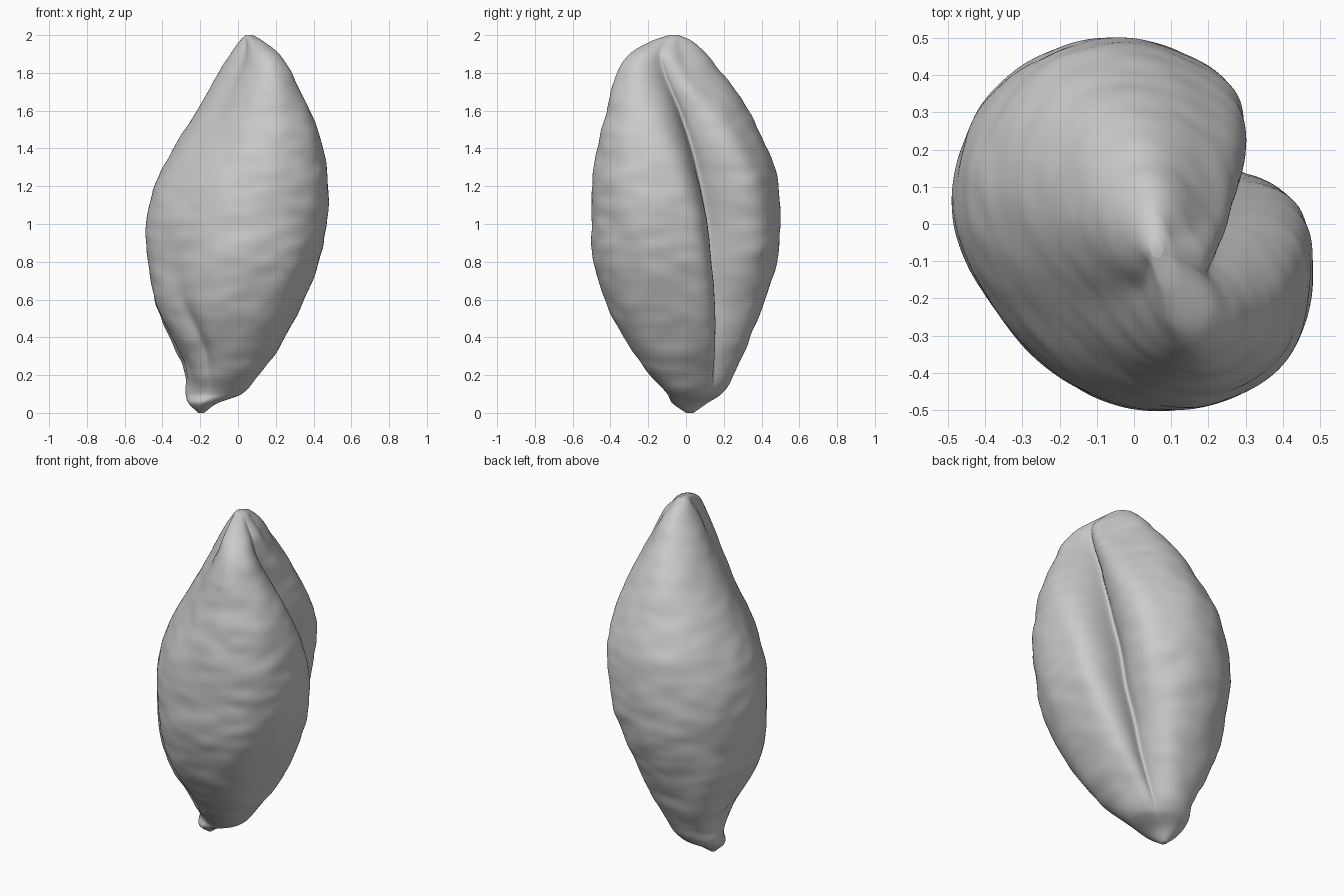
import bpy, bmesh, math
from mathutils import Vector, noise

cube = bpy.data.objects.get("Cube")
if cube:
    bpy.data.objects.remove(cube)

SIDES, RINGS = 200, 220

# Height, x min, x max, y min, y max, crease angle, crease depth, diagonal stretch
PROFILE = [
    (0.00, -.21, -.18, 0, .04, 52, 0, 0),
    (0.05, -.26, -.11, -.07, .11, 52, .03, .05),
    (0.10, -.275, .02, -.10, .185, 52, .08, .10),
    (0.20, -.28, .11, -.19, .25, 50, .18, .08),
    (0.40, -.36, .25, -.33, .34, 45, .28, .04),
    (0.60, -.445, .35, -.43, .42, 39, .34, .03),
    (0.80, -.475, .43, -.49, .48, 33, .37, .04),
    (1.00, -.485, .47, -.50, .50, 28, .38, .05),
    (1.20, -.44, .48, -.50, .49, 21, .38, .07),
    (1.40, -.34, .45, -.465, .43, 13, .38, .11),
    (1.60, -.22, .38, -.42, .33, 2, .39, .17),
    (1.80, -.10, .28, -.365, .19, -13, .38, .27),
    (1.90, -.04, .22, -.30, .11, -19, .32, .32),
    (1.97, .01, .13, -.18, .03, -20, .18, .28),
    (2.00, .04, .08, -.09, -.04, -20, 0, 0),
]


def sample(z):
    """Smooth interpolation of the profile rows at height z."""
    i = max(k for k in range(len(PROFILE) - 1) if PROFILE[k][0] <= z)
    a, b = PROFILE[i], PROFILE[i + 1]
    p, n = PROFILE[max(i - 1, 0)], PROFILE[min(i + 2, len(PROFILE) - 1)]
    h = b[0] - a[0]
    t = (z - a[0]) / h
    row = []
    for c in range(1, 8):
        ma = (b[c] - p[c]) / (b[0] - p[0]) * h
        mb = (n[c] - a[c]) / (n[0] - a[0]) * h
        row.append((2*t**3 - 3*t**2 + 1) * a[c] + (t**3 - 2*t**2 + t) * ma
                   + (3*t**2 - 2*t**3) * b[c] + (t**3 - t**2) * mb)
    return row


def bell(angle, centre, width):
    d = (angle - centre + 180) % 360 - 180
    return math.exp(-(d / width) ** 2)


def radius(deg, z, crease, depth, stretch):
    """Unit cross-section: rounded body, ventral crease and germ."""
    r = 1 + stretch * math.cos(2 * math.radians(deg + 52))
    r += .08 * bell(deg, -42, 30) - .08 * bell(deg, 222, 35)
    r += .04 * bell(deg, 50, 14) * math.exp(-((z - 1) / .5) ** 2)
    d = (deg - crease + 180) % 360 - 180
    r -= depth * bell(d, 0, 14 if d < 0 else 21)
    r -= depth * .25 * bell(d, 0, 6)
    # The germ sits low on one side, rimmed by a slanting furrow
    germ = math.exp(-((z - .34) / .24) ** 2)
    furrow = 256 - 45 * z
    r += germ * (.10 * bell(deg, furrow - 26, 16) - .08 * bell(deg, furrow, 8)
                 - .04 * bell(deg, 178, 8) + .12 * bell(deg, 138, 22))
    return r


def ring(z):
    x0, x1, y0, y1, crease, depth, stretch = sample(z)
    pts = []
    for k in range(SIDES):
        deg = 360 * k / SIDES
        r = radius(deg, z, crease, depth, stretch)
        a = math.radians(deg)
        pts.append((r * math.cos(a), r * math.sin(a)))
    # Fit the section to the width and depth of the grain at this height
    xs, ys = [p[0] for p in pts], [p[1] for p in pts]
    sx, sy = (x1 - x0) / (max(xs) - min(xs)), (y1 - y0) / (max(ys) - min(ys))
    fade = min(1, 6 * (x1 - x0) * (y1 - y0))
    out = []
    for x, y in pts:
        v = Vector((x0 + (x - min(xs)) * sx, y0 + (y - min(ys)) * sy, z))
        # Fine wrinkles running across the skin, plus soft dents
        w = .006 * noise.noise(Vector((v.x * 7, v.y * 7, z * 13)))
        w += .008 * noise.noise(v * 5)
        out.append(v + Vector((x, y, 0)) * w * fade)
    return out


# Grain body: stacked sections closed at both tips
bm = bmesh.new()
heights = [1 - math.cos(math.pi * i / RINGS) for i in range(RINGS + 1)]
rows = [[bm.verts.new(p) for p in ring(min(z, 1.99999))] for z in heights]
for low, high in zip(rows, rows[1:]):
    for k in range(SIDES):
        m = (k + 1) % SIDES
        bm.faces.new((low[k], low[m], high[m], high[k]))
bm.faces.new(rows[0][::-1])
bm.faces.new(rows[-1])
for f in bm.faces:
    f.smooth = True
mesh = bpy.data.meshes.new("grain_body")
bm.to_mesh(mesh)
bm.free()
grain = bpy.data.objects.new("grain_body", mesh)
bpy.context.collection.objects.link(grain)

# Plain grey skin
skin = bpy.data.materials.new("light_grey")
skin.use_nodes = True
colour = (.6, .6, .6, 1)
skin.diffuse_color = colour
skin.node_tree.nodes["Principled BSDF"].inputs["Base Color"].default_value = colour
mesh.materials.append(skin)
